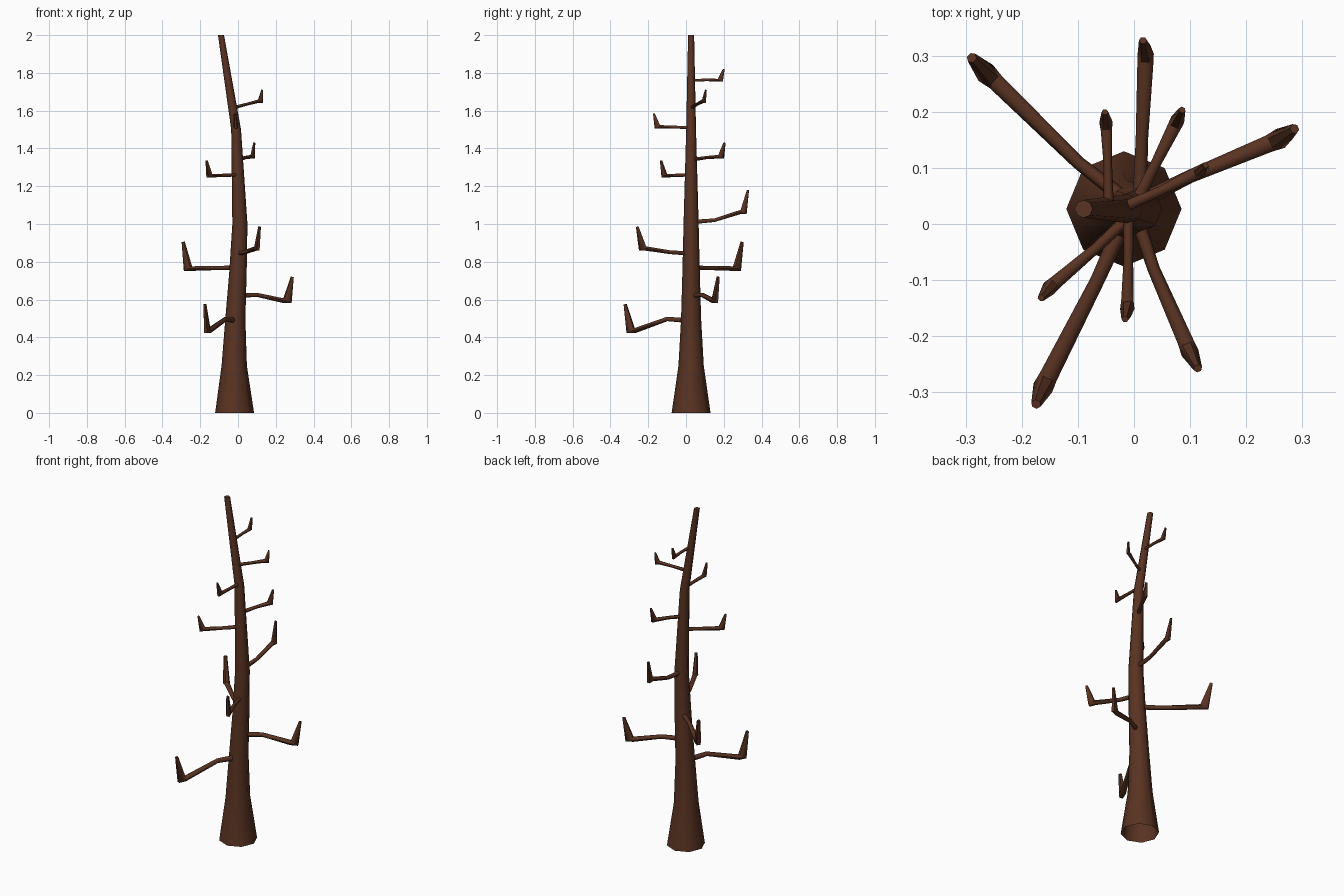
import bpy, bmesh
from math import cos, sin, pi
from mathutils import Vector as V

if "Cube" in bpy.data.objects:
    bpy.data.objects.remove(bpy.data.objects["Cube"])

bark = bpy.data.materials.new("bark")
bark.diffuse_color = (0.1, 0.033, 0.016, 1)
bark.use_nodes = True
bark.node_tree.nodes["Principled BSDF"].inputs["Base Color"].default_value = bark.diffuse_color
UP = V((0, 0, 1))


def loft(name, rings, sides, cap_start=False):
    """Skin a tube through rings given as (centre, u axis, v axis)."""
    bm = bmesh.new()
    loops = [[bm.verts.new(c + u * cos(2 * pi * i / sides) + v * sin(2 * pi * i / sides))
              for i in range(sides)] for c, u, v in rings]
    for a, b in zip(loops, loops[1:]):
        for i in range(sides):
            j = (i + 1) % sides
            bm.faces.new((a[i], a[j], b[j], b[i]))
    bm.faces.new(loops[-1])
    if cap_start:
        bm.faces.new(loops[0][::-1])
    bmesh.ops.recalc_face_normals(bm, faces=bm.faces)
    me = bpy.data.meshes.new(name)
    bm.to_mesh(me)
    bm.free()
    me.materials.append(bark)
    ob = bpy.data.objects.new(name, me)
    bpy.context.collection.objects.link(ob)
    bpy.context.view_layer.objects.active = ob
    ob.select_set(True)
    bpy.ops.object.shade_smooth_by_angle(angle=1.05)
    ob.select_set(False)


# Trunk: x offset, height, radius (open underneath)
trunk = [(-.018, 0, .103), (-.02, .25, .067), (-.014, .5, .053), (0, .75, .046),
         (.01, 1, .04), (-.01, 1.5, .026), (-.09, 2, .016)]
loft("trunk", [(V((x, .027, z)), V((r, 0, 0)), V((0, r, 0))) for x, z, r in trunk], 8)


# Branch: thin arm running outward, then an upturned tapering twig
def branch(name, start, mid, elbow, tip, r, re):
    s, m, e, t = V(start), V(mid), V(elbow), V(tip)
    d = V((e.x - s.x, e.y - s.y, 0)).normalized()
    side = UP.cross(d)
    rings = [(s, side * r, UP * r),
             (m, side * r * .85, UP * r * .85),
             (e - d * re + UP * r, side * r * 1.1, UP * r),
             (e + UP * r, side * re * .8, UP * r - d * re),
             (t, side * re * .4, UP * r * .1 - d * re * .35)]
    loft(name, rings, 6, True)


branches = [
    ((-.02, 0, .49), (-.065, -.1, .497), (-.163, -.293, .42), (-.175, -.322, .575), .015, .023),
    ((0, .035, .62), (.1, .085, .625), (.262, .153, .58), (.287, .17, .72), .014, .023),
    ((-.01, .04, .77), (-.1, .11, .767), (-.265, .27, .75), (-.29, .297, .905), .014, .024),
    ((.005, .01, .845), (.035, -.08, .85), (.1, -.23, .857), (.114, -.258, .985), .013, .02),
    ((.01, .03, 1.01), (.014, .15, 1.02), (.021, .305, 1.05), (.016, .328, 1.18), .013, .018),
    ((0, .02, 1.26), (-.07, -.045, 1.258), (-.152, -.115, 1.245), (-.166, -.132, 1.335), .011, .017),
    ((0, .03, 1.34), (.04, .11, 1.352), (.078, .186, 1.345), (.086, .204, 1.43), .011, .016),
    ((-.01, .03, 1.51), (-.01, -.06, 1.513), (-.012, -.152, 1.505), (-.016, -.17, 1.585), .01, .016),
    ((-.025, .027, 1.615), (.05, .06, 1.635), (.12, .095, 1.64), (.128, .105, 1.71), .01, .014),
    ((-.045, .03, 1.76), (-.047, .11, 1.763), (-.05, .182, 1.752), (-.052, .2, 1.82), .009, .015),
]
for i, b in enumerate(branches):
    branch(f"branch_{i + 1}", *b)
